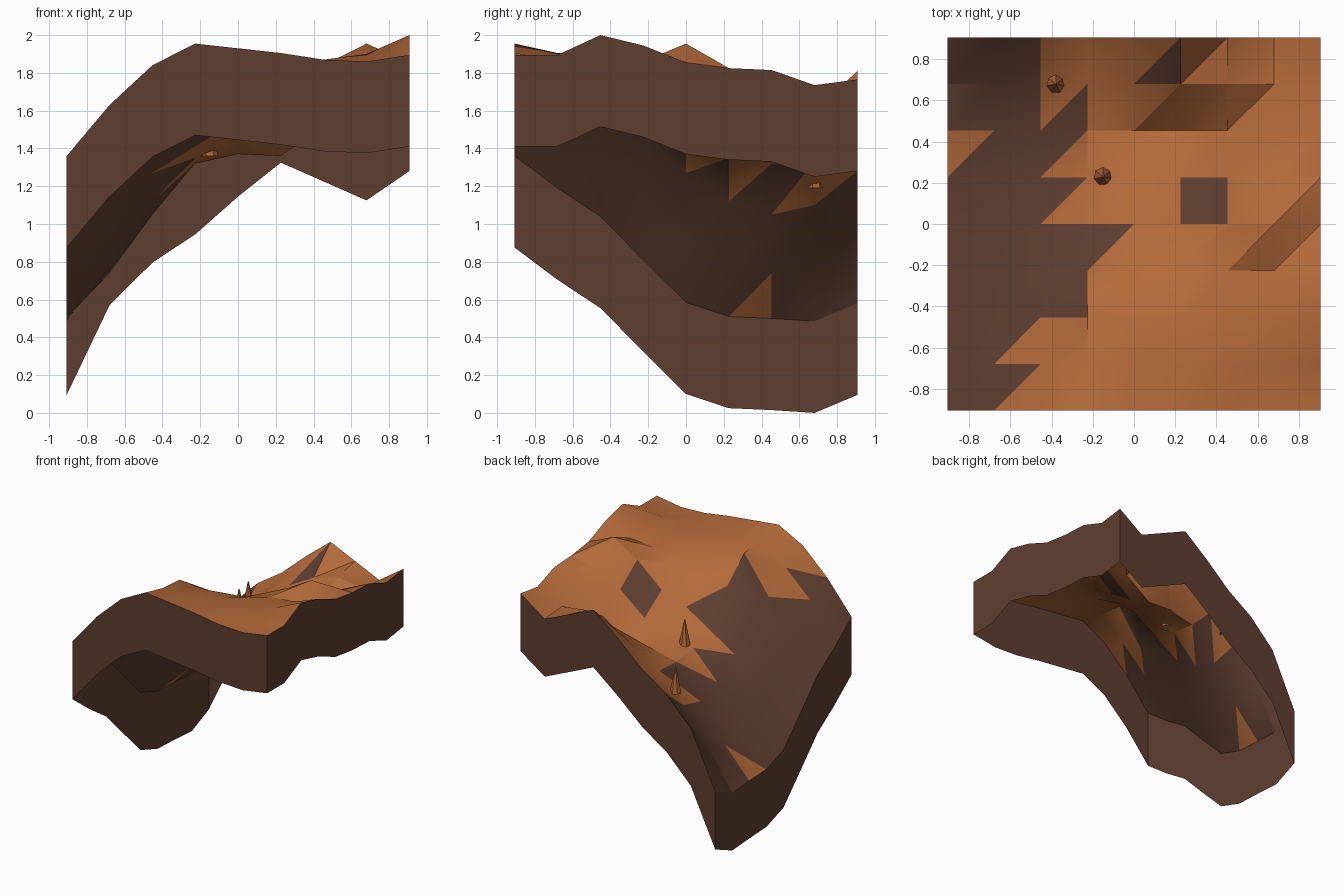
import bpy
import bmesh
from mathutils import Matrix

cube = bpy.data.objects.get("Cube")
if cube:
    bpy.data.objects.remove(cube, do_unlink=True)


def make_material(name, colour):
    mat = bpy.data.materials.new(name)
    mat.use_nodes = True
    rgba = (*colour, 1)
    mat.diffuse_color = rgba
    for node in mat.node_tree.nodes:
        if node.type == "BSDF_PRINCIPLED":
            node.inputs["Base Color"].default_value = rgba
            node.inputs["Roughness"].default_value = 0.9
    return mat


sand = make_material("orange_sand", (0.456, 0.144, 0.042))
rock = make_material("brown_rock", (0.114, 0.048, 0.03))


def finish(bm, name, materials, smooth=False):
    mesh = bpy.data.meshes.new(name)
    bm.to_mesh(mesh)
    bm.free()
    for mat in materials:
        mesh.materials.append(mat)
    obj = bpy.data.objects.new(name, mesh)
    bpy.context.collection.objects.link(obj)
    if smooth:
        bpy.ops.object.select_all(action="DESELECT")
        obj.select_set(True)
        bpy.context.view_layer.objects.active = obj
        bpy.ops.object.shade_smooth_by_angle()
    return obj


# Ground heights in hundredths: one row per grid line, front to back
HEIGHTS = [
    [136, 163, 184, 195.5, 193, 190.5, 187, 186, 189.5],
    [119, 153, 174, 190.5, 190, 188, 187, 186, 189.5],
    [104, 132, 158, 189, 187, 186, 187, 190, 200],
    [81, 115, 148, 170, 174, 178, 184, 186, 194.5],
    [58.5, 93, 127, 141, 155, 163, 182.5, 195.5, 185.5],
    [51, 80, 112, 135, 142, 148, 166, 177, 182.5],
    [50, 74, 105, 132, 137, 136, 152, 170, 181.5],
    [48.5, 82, 110, 133, 147, 159.5, 166, 163, 173.5],
    [58, 105.5, 128, 143, 163, 181, 171, 161, 176.5],
]
CELLS = len(HEIGHTS) - 1
HALF = 0.907
STEP = 2 * HALF / CELLS
SKIRT_DEPTH = 0.485


def point(i, j):
    return (i * STEP - HALF, j * STEP - HALF, HEIGHTS[j][i] / 100)


# Steep rock: how many triangles of each row, counted from the low side,
# then single patches flipped as (column, row, lower half)
ROCK_RUN = [3, 3, 6, 7, 5, 5, 4, 4]
FLIPPED = {(0, 5, 0), (2, 6, 1), (5, 4, 0), (5, 4, 1), (4, 7, 1)}

# Ground surface: each cell is split along the same diagonal
bm = bmesh.new()
grid = [[bm.verts.new(point(i, j)) for i in range(CELLS + 1)]
        for j in range(CELLS + 1)]
for j in range(CELLS):
    for i in range(CELLS):
        a, b = grid[j][i], grid[j][i + 1]
        c, d = grid[j + 1][i + 1], grid[j + 1][i]
        for lower, corners in enumerate([(a, c, d), (a, b, c)]):
            face = bm.faces.new(corners)
            is_rock = 2 * i + lower < ROCK_RUN[j]
            face.material_index = int(is_rock != ((i, j, lower) in FLIPPED))
finish(bm, "ground_surface", [sand, rock], smooth=True)

# Side walls: the rim dropped straight down, open underneath
rim = [(i, 0) for i in range(CELLS)]
rim += [(CELLS, j) for j in range(CELLS)]
rim += [(CELLS - i, CELLS) for i in range(CELLS)]
rim += [(0, CELLS - j) for j in range(CELLS)]
bm = bmesh.new()
top = [bm.verts.new(point(i, j)) for i, j in rim]
bottom = [bm.verts.new((v.co.x, v.co.y, v.co.z - SKIRT_DEPTH)) for v in top]
for k in range(len(rim)):
    n = (k + 1) % len(rim)
    bm.faces.new((bottom[k], bottom[n], top[n], top[k]))
finish(bm, "side_walls", [rock])

# Small pointed spires standing on the slope
for name, place in [("lower_spire", (-0.38, 0.68, 1.19)),
                    ("upper_spire", (-0.15, 0.23, 1.36))]:
    height = 0.21
    x, y, z = place
    bm = bmesh.new()
    bmesh.ops.create_cone(bm, cap_ends=True, segments=7, radius1=0.046,
                          radius2=0.004, depth=height,
                          matrix=Matrix.Translation((x, y, z + height / 2)))
    finish(bm, name, [sand])
